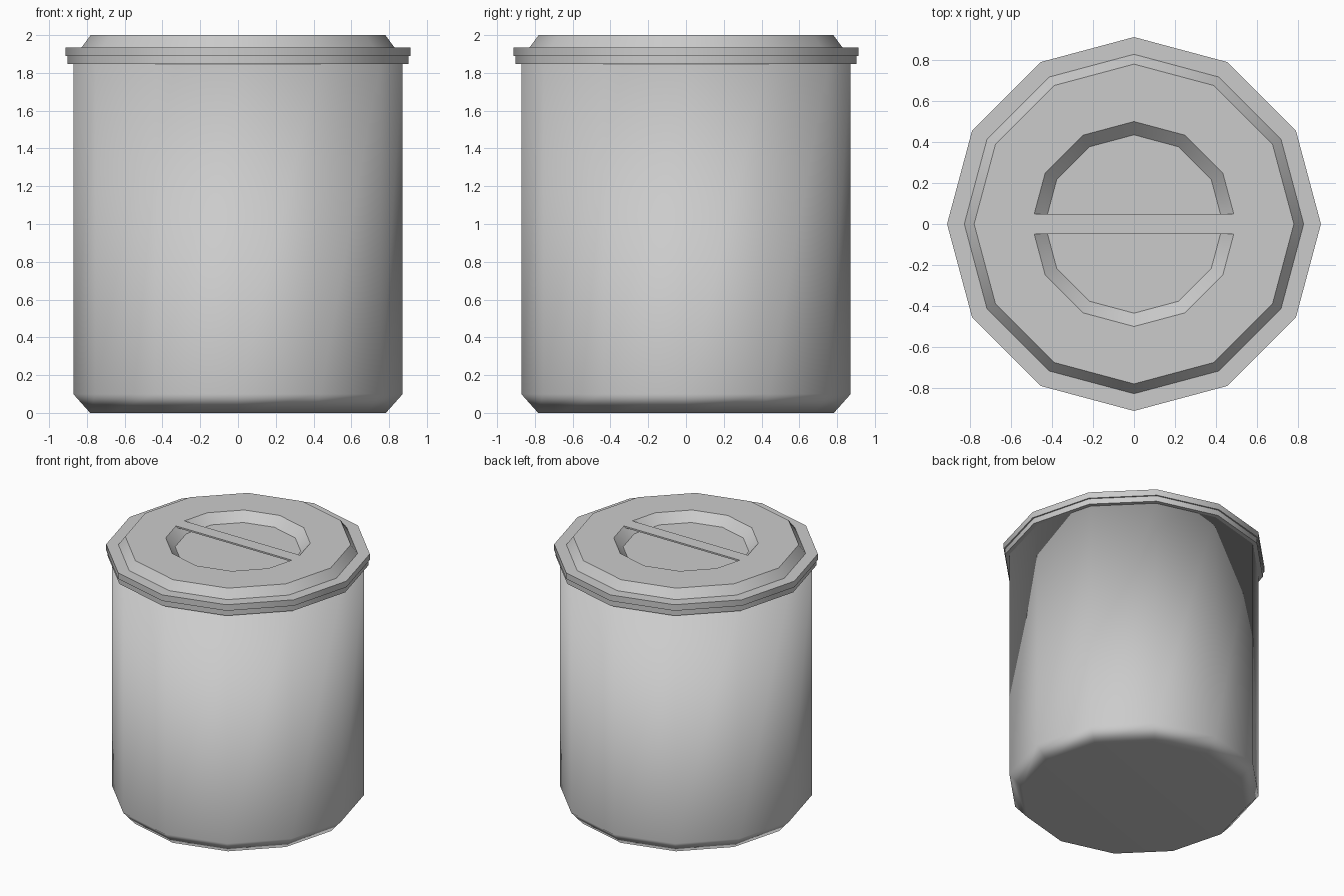
import bpy, bmesh
from math import cos, sin, pi, radians

cube = bpy.data.objects.get("Cube")
if cube:
    bpy.data.objects.remove(cube, do_unlink=True)

SIDES = 12

grey = bpy.data.materials.new("plain_grey")
grey.use_nodes = True
grey.diffuse_color = (0.6, 0.6, 0.6, 1)
grey.node_tree.nodes["Principled BSDF"].inputs["Base Color"].default_value = (0.6, 0.6, 0.6, 1)


def finish(name, bm, angle):
    """Turn a bmesh into a named, shaded object."""
    bmesh.ops.recalc_face_normals(bm, faces=bm.faces)
    mesh = bpy.data.meshes.new(name)
    bm.to_mesh(mesh)
    bm.free()
    mesh.materials.append(grey)
    obj = bpy.data.objects.new(name, mesh)
    bpy.context.collection.objects.link(obj)
    bpy.ops.object.select_all(action='DESELECT')
    obj.select_set(True)
    bpy.context.view_layer.objects.active = obj
    if angle:
        bpy.ops.object.shade_smooth_by_angle(angle=radians(angle))
    else:
        bpy.ops.object.shade_smooth()
    return obj


def lathe(name, profile, angle=35):
    """Spin a (radius, height) profile round z and cap both ends."""
    bm = bmesh.new()
    rings = [[bm.verts.new((r * cos(2 * pi * i / SIDES), r * sin(2 * pi * i / SIDES), z))
              for i in range(SIDES)] for r, z in profile]
    for low, high in zip(rings, rings[1:]):
        for i in range(SIDES):
            j = (i + 1) % SIDES
            bm.faces.new((low[i], low[j], high[j], high[i]))
    bm.faces.new(rings[0])
    bm.faces.new(rings[-1])
    return finish(name, bm, angle)


# Canister body with a soft chamfer at the foot
body = lathe("canister_body", [(0.783, 0), (0.872, 0.1), (0.872, 1.87)], angle=None)
body.modifiers.new("soft_foot", 'WEIGHTED_NORMAL').mode = 'FACE_AREA'

# Lip round the mouth, just under the lid
lathe("body_lip", [(0.902, 1.847), (0.902, 1.889)])

# Lid with raised centre and round finger recess
lathe("lid", [(0.912, 1.889), (0.912, 1.935), (0.828, 1.935), (0.78, 2),
              (0.5, 2), (0.435, 1.935)])

# Thin grip strip across the recess, flush with the lid top
end = 0.5 - 0.05 * (1 - cos(pi / 6)) / sin(pi / 6)
outline = [(0.5, 0), (end, 0.05), (-end, 0.05), (-0.5, 0), (-end, -0.05), (end, -0.05)]
bm = bmesh.new()
strip = bm.faces.new([bm.verts.new((x, y, 2)) for x, y in outline])
lower = bmesh.ops.extrude_face_region(bm, geom=[strip], use_keep_orig=True)
for v in lower["geom"]:
    if isinstance(v, bmesh.types.BMVert):
        v.co.z -= 0.012
finish("grip_strip", bm, 30)
